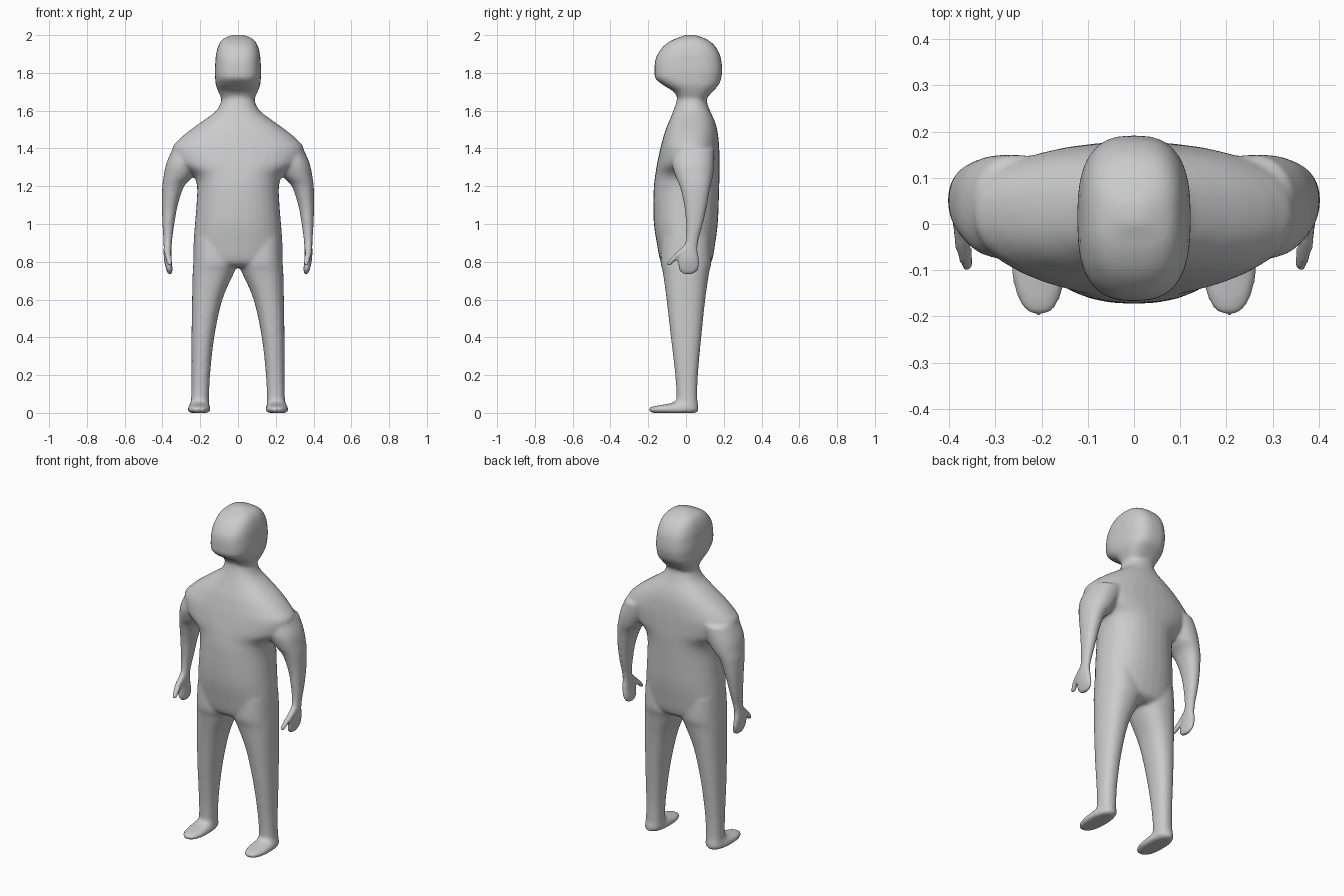
import bpy, bmesh, math

SKIN = bpy.data.materials.new("plain grey")
SKIN.diffuse_color = (0.6, 0.6, 0.6, 1)
SIDES = 32


def spline(p0, p1, p2, p3, t):
    """Catmull-Rom blend of four rows."""
    return [0.5 * (2 * b + (c - a) * t + (2 * a - 5 * b + 4 * c - d) * t * t
                   + (3 * b - a - 3 * c + d) * t ** 3)
            for a, b, c, d in zip(p0, p1, p2, p3)]


def loft(bm, rows, side=1, power=2.2, steps=4):
    """Closed tube through rows of (z, x_min, x_max, y_min, y_max)."""
    fine = []
    for i in range(len(rows) - 1):
        a, d = rows[max(i - 1, 0)], rows[min(i + 2, len(rows) - 1)]
        fine += [spline(a, rows[i], rows[i + 1], d, s / steps) for s in range(steps)]
    fine.append(rows[-1])
    rings = []
    for z, x0, x1, y0, y1 in fine:
        ring = []
        for k in range(SIDES):
            t = 2 * math.pi * k / SIDES
            c, s = math.cos(t), math.sin(t)
            x = (x0 + x1) / 2 + (x1 - x0) / 2 * math.copysign(abs(c) ** (2 / power), c)
            y = (y0 + y1) / 2 + (y1 - y0) / 2 * math.copysign(abs(s) ** (2 / power), s)
            ring.append(bm.verts.new((side * x, y, z)))
        rings.append(ring)
    for a, b in zip(rings, rings[1:]):
        for k in range(SIDES):
            n = (k + 1) % SIDES
            bm.faces.new((a[k], a[n], b[n], b[k]))
    bm.faces.new(rings[0])
    bm.faces.new(rings[-1])


def centred(rows):
    return [(z, -w, w, y0, y1) for z, w, y0, y1 in rows]


# (z, half width, front, back)
TORSO = centred([
    (0.77, 0.19, -0.09, 0.09), (0.80, 0.232, -0.133, 0.135), (0.90, 0.235, -0.155, 0.155),
    (1.00, 0.228, -0.17, 0.168), (1.10, 0.22, -0.173, 0.173), (1.20, 0.217, -0.17, 0.176),
    (1.26, 0.24, -0.163, 0.178), (1.32, 0.32, -0.153, 0.178), (1.40, 0.348, -0.136, 0.176),
    (1.45, 0.31, -0.123, 0.172), (1.50, 0.25, -0.108, 0.165), (1.55, 0.18, -0.087, 0.15),
    (1.60, 0.115, -0.067, 0.127), (1.65, 0.09, -0.05, 0.11), (1.70, 0.09, -0.045, 0.11)])
HEAD = centred([
    (1.66, 0.085, -0.04, 0.105), (1.70, 0.104, -0.065, 0.14), (1.735, 0.117, -0.12, 0.172),
    (1.77, 0.121, -0.162, 0.186), (1.81, 0.123, -0.167, 0.192), (1.86, 0.12, -0.164, 0.188),
    (1.90, 0.116, -0.15, 0.178), (1.945, 0.104, -0.115, 0.152), (1.975, 0.085, -0.07, 0.115),
    (1.992, 0.055, -0.025, 0.075), (2.002, 0.02, 0.0, 0.04)])
# (z, inner x, outer x, front, back)
ARM = [
    (1.40, 0.15, 0.345, -0.07, 0.15), (1.32, 0.19, 0.38, -0.075, 0.15),
    (1.25, 0.238, 0.394, -0.055, 0.142), (1.20, 0.285, 0.401, -0.033, 0.13),
    (1.10, 0.319, 0.403, -0.01, 0.112), (1.00, 0.337, 0.4, 0.0, 0.09),
    (0.92, 0.348, 0.395, 0.0, 0.068), (0.87, 0.352, 0.394, -0.012, 0.062),
    (0.82, 0.352, 0.393, -0.038, 0.069), (0.78, 0.348, 0.386, -0.043, 0.072),
    (0.75, 0.347, 0.377, -0.034, 0.06), (0.733, 0.352, 0.37, -0.01, 0.035)]
THUMB = [
    (0.90, 0.356, 0.39, 0.0, 0.045), (0.87, 0.354, 0.392, -0.03, 0.025),
    (0.84, 0.352, 0.39, -0.062, -0.018), (0.81, 0.349, 0.382, -0.09, -0.052),
    (0.79, 0.347, 0.375, -0.104, -0.07), (0.778, 0.353, 0.369, -0.1, -0.084)]
LEG = [
    (0.92, 0.01, 0.23, -0.13, 0.13), (0.80, 0.0, 0.236, -0.135, 0.135),
    (0.74, 0.022, 0.24, -0.122, 0.122), (0.60, 0.083, 0.243, -0.103, 0.102),
    (0.40, 0.126, 0.246, -0.08, 0.081), (0.20, 0.148, 0.246, -0.057, 0.063),
    (0.08, 0.153, 0.248, -0.05, 0.06), (0.02, 0.15, 0.255, -0.055, 0.064)]
FOOT = [
    (0.0, 0.165, 0.25, -0.175, 0.05), (0.008, 0.148, 0.264, -0.194, 0.064),
    (0.026, 0.146, 0.266, -0.197, 0.067), (0.037, 0.152, 0.26, -0.16, 0.066),
    (0.05, 0.155, 0.252, -0.085, 0.063), (0.065, 0.157, 0.248, -0.05, 0.06)]

bm = bmesh.new()
loft(bm, TORSO, power=2.25)
loft(bm, HEAD, power=2.7)
for side in (-1, 1):
    loft(bm, ARM, side)
    loft(bm, THUMB, side, 2)
    loft(bm, LEG, side, 2.3)
    loft(bm, FOOT, side, 2.3)
bmesh.ops.recalc_face_normals(bm, faces=bm.faces)

mesh = bpy.data.meshes.new("body")
bm.to_mesh(mesh)
bm.free()
mesh.materials.append(SKIN)
body = bpy.data.objects.new("body", mesh)
bpy.context.collection.objects.link(body)

# Fuse the parts into one skin and soften the joins
fuse = body.modifiers.new("fuse", 'REMESH')
fuse.mode = 'VOXEL'
fuse.voxel_size = 0.009
fuse.use_smooth_shade = True
soften = body.modifiers.new("soften", 'SMOOTH')
soften.factor = 0.5
soften.iterations = 8
